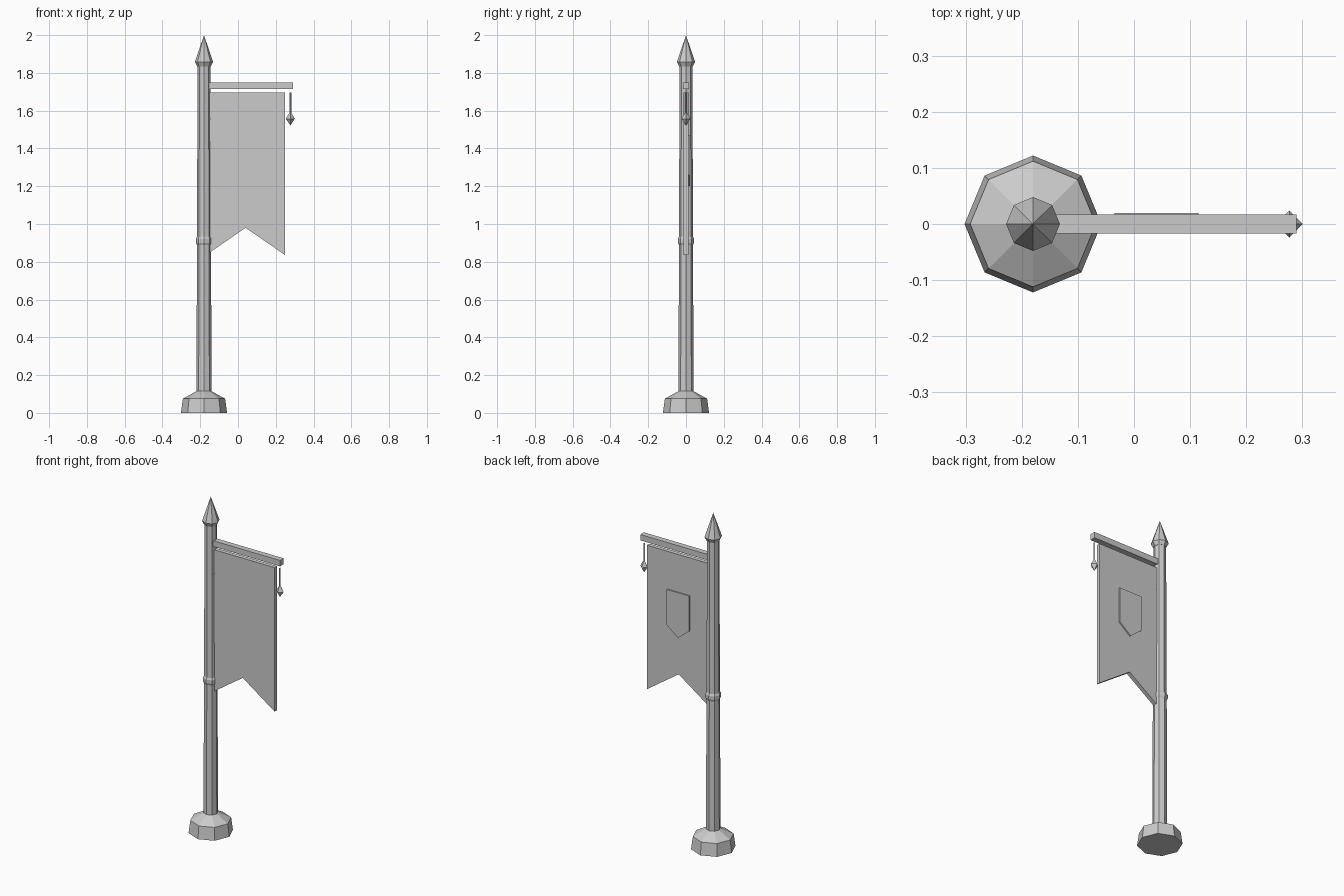
import bpy, bmesh, math
from mathutils import Matrix

cube = bpy.data.objects.get("Cube")
if cube:
    bpy.data.objects.remove(cube, do_unlink=True)

POLE_X = -0.18
BANNER_MID = 0.04

grey = bpy.data.materials.new("plain_grey")
grey.use_nodes = True
GREY = (0.6, 0.6, 0.6, 1)
grey.diffuse_color = GREY
grey.node_tree.nodes["Principled BSDF"].inputs["Base Color"].default_value = GREY


def finish(name, bm):
    bmesh.ops.remove_doubles(bm, verts=bm.verts, dist=1e-5)
    bmesh.ops.recalc_face_normals(bm, faces=bm.faces)
    mesh = bpy.data.meshes.new(name)
    bm.to_mesh(mesh)
    bm.free()
    mesh.materials.append(grey)
    obj = bpy.data.objects.new(name, mesh)
    bpy.context.collection.objects.link(obj)
    return obj


def turned(name, x, profile, sides=8):
    """Stack of faceted cone sections through (radius, height) points."""
    bm = bmesh.new()
    rings = []
    for r, z in profile:
        if r == 0:
            rings.append([bm.verts.new((x, 0, z))] * sides)
        else:
            rings.append([bm.verts.new((x + r * math.cos(i * math.tau / sides),
                                        r * math.sin(i * math.tau / sides), z))
                          for i in range(sides)])
    for low, high in zip(rings, rings[1:]):
        for i in range(sides):
            j = (i + 1) % sides
            corners = dict.fromkeys((low[i], low[j], high[j], high[i]))
            bm.faces.new(list(corners))
    for (r, _), ring in ((profile[0], rings[0]), (profile[-1], rings[-1])):
        if r:
            bm.faces.new(ring)
    return finish(name, bm)


def slab(name, outline, y0, y1):
    """Flat (x, z) outline given thickness from y0 to y1."""
    bm = bmesh.new()
    face = bm.faces.new([bm.verts.new((x, y0, z)) for x, z in outline])
    out = bmesh.ops.extrude_face_region(bm, geom=[face])
    verts = [v for v in out["geom"] if isinstance(v, bmesh.types.BMVert)]
    bmesh.ops.translate(bm, verts=verts, vec=(0, y1 - y0, 0))
    return finish(name, bm)


# Pole, foot, collar and pointed finial
turned("base", POLE_X, [(0.122, 0), (0.112, 0.075), (0.04, 0.115)])
turned("pole", POLE_X, [(0.04, 0.1), (0.034, 1.85)])
turned("collar", POLE_X, [(0.037, 0.888), (0.043, 0.9), (0.043, 0.921), (0.037, 0.933)])
turned("finial", POLE_X, [(0.036, 1.835), (0.048, 1.858), (0, 2.0)])

# Crossbar
slab("crossbar", [(-0.17, 1.715), (0.29, 1.715), (0.29, 1.75), (-0.17, 1.75)], -0.017, 0.017)

# Swallowtail banner
w = 0.21
slab("banner", [(BANNER_MID - w, 1.695), (BANNER_MID - w, 0.835), (BANNER_MID, 0.98),
                (BANNER_MID + w, 0.835), (BANNER_MID + w, 1.695)], -0.012, 0.012)

# Raised shield plate on the back
w = 0.075
slab("shield_plate", [(BANNER_MID - w, 1.47), (BANNER_MID - w, 1.26), (BANNER_MID, 1.2),
                      (BANNER_MID + w, 1.26), (BANNER_MID + w, 1.47)], 0.011, 0.02)

# Hanging tassels
for side, x in (("right", -0.158), ("left", 0.277)):
    turned(side + "_tassel_cord", x, [(0.005, 1.58), (0.005, 1.695)], 4)
    turned(side + "_tassel_bead", x, [(0, 1.522), (0.024, 1.557), (0, 1.597)], 4)
